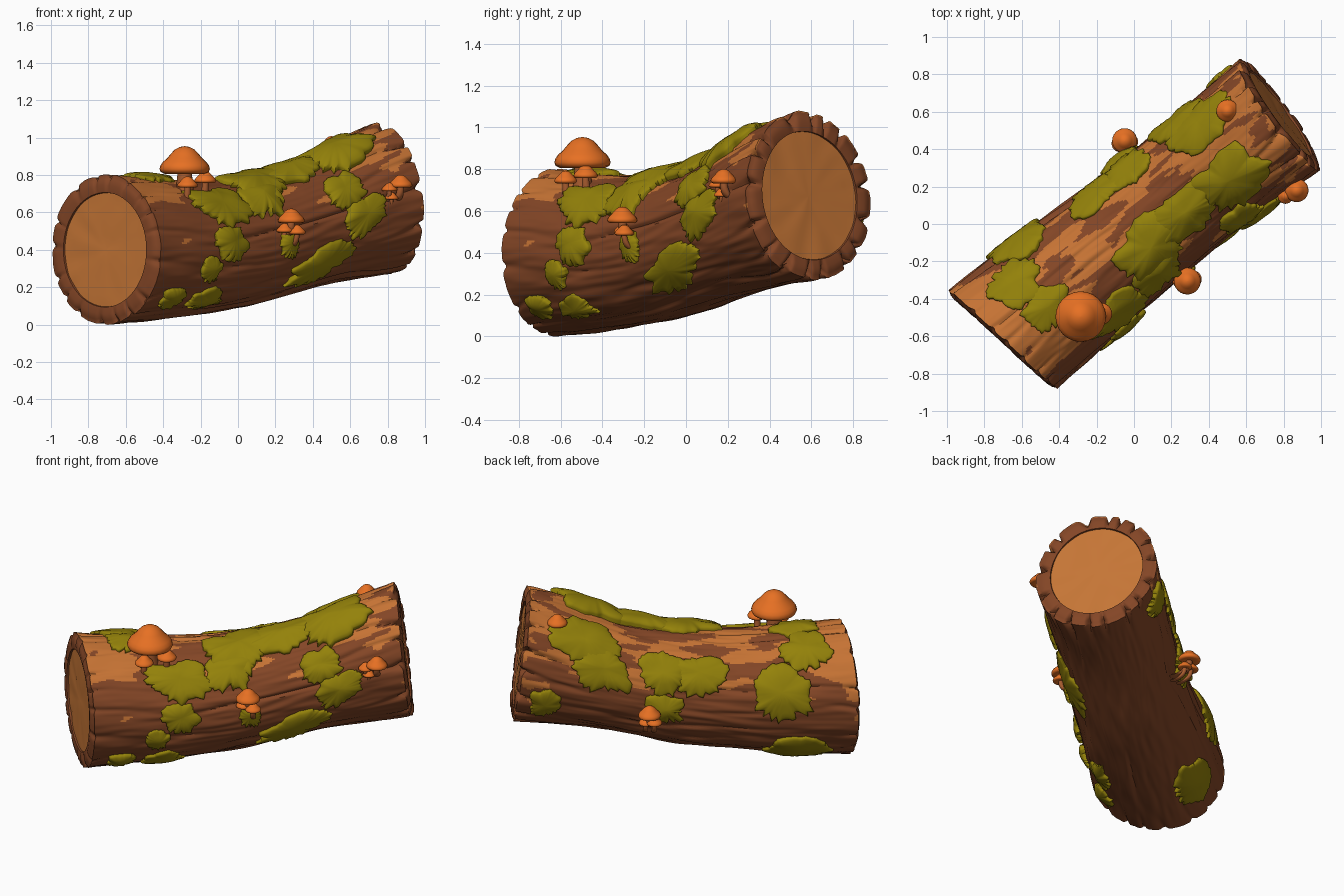
import bpy, bmesh, math, random
from mathutils import Vector, noise

random.seed(4)
cube = bpy.data.objects.get("Cube")
if cube:
    bpy.data.objects.remove(cube, do_unlink=True)


def material(name, r, g, b):
    col = [((c / 255 + 0.055) / 1.055) ** 2.4 for c in (r, g, b)] + [1]
    m = bpy.data.materials.new(name)
    m.use_nodes = True
    m.diffuse_color = col
    m.node_tree.nodes["Principled BSDF"].inputs["Base Color"].default_value = col
    return m


BARK = material("brown bark", 132, 70, 38)
LIGHT = material("light bark", 198, 115, 52)
WOOD = material("cut wood", 198, 118, 54)
MOSS = material("moss green", 148, 130, 10)
CAP = material("mushroom orange", 234, 114, 36)
STEM = material("mushroom stem", 165, 90, 46)


def finish(name, bm, mats, angle=40):
    bmesh.ops.recalc_face_normals(bm, faces=bm.faces)
    me = bpy.data.meshes.new(name)
    bm.to_mesh(me)
    bm.free()
    for m in mats:
        me.materials.append(m)
    me.polygons.foreach_set("use_smooth", [True] * len(me.polygons))
    me.set_sharp_from_angle(angle=math.radians(angle))
    ob = bpy.data.objects.new(name, me)
    bpy.context.collection.objects.link(ob)


def bridge(bm, rows):
    """Join closed rings of vertices with quads."""
    for r0, r1 in zip(rows, rows[1:]):
        n = len(r0)
        for i in range(n):
            bm.faces.new((r0[i], r0[(i + 1) % n], r1[(i + 1) % n], r1[i]))


# Trunk stations: x, y, z, side radius, vertical radius, yaw, pitch
KEYS = [(-.712, -.622, .40, .392, .40, 47.6, 0),
        (-.335, -.31, .405, .37, .367, 42, 0),
        (.04, -.01, .445, .345, .342, 39, 2),
        (.415, .295, .55, .34, .34, 37, 6),
        (.785, .592, .67, .365, .40, 36, 7)]


def station(t):
    u = min(max(t, 0), 1) * (len(KEYS) - 1)
    i = min(int(u), len(KEYS) - 2)
    f = u - i
    p1, p2 = KEYS[i], KEYS[i + 1]
    p0, p3 = KEYS[max(i - 1, 0)], KEYS[min(i + 2, len(KEYS) - 1)]
    return [b + .5 * f * (c - a + f * (2 * a - 5 * b + 4 * c - d + f * (3 * (b - c) + d - a)))
            for a, b, c, d in zip(p0, p1, p2, p3)]


def surface(t, a, lift=0.0, scale=1.0, push=0.0):
    """Point on the trunk: t along, a round from the top, push along the axis."""
    x, y, z, rs, rv, yaw, pitch = station(t)
    yaw, pitch = math.radians(yaw), math.radians(pitch)
    along = Vector((math.cos(yaw), math.sin(yaw), 0))
    side = Vector((math.sin(yaw), -math.cos(yaw), 0))
    up = Vector((0, 0, math.cos(pitch))) - along * math.sin(pitch)
    # Swelling on the upper front side near the back end
    lift += .028 * scale * math.exp(5 * (math.cos(a - .35) - 1) - ((t - .88) / .14) ** 2)
    return (Vector((x, y, z)) + side * math.sin(a) * (rs * scale + lift)
            + up * math.cos(a) * (rv * scale + lift) + along * push)


# Bark strips: irregular groove angles and uneven strip lengths
STRIPS = 17
EDGES = [(i + random.uniform(-.25, .25)) * math.tau / STRIPS for i in range(STRIPS)]
JITTER = [random.uniform(-1, 1) for _ in EDGES]


def bark(t, a):
    """Radial relief, groove strength and strip length jitter."""
    ca, sa = math.cos(a), math.sin(a)
    w = (a + .2 * noise.noise((ca * 1.5, sa * 1.5, t * 4))) % math.tau
    dist = min(abs((w - e + math.pi) % math.tau - math.pi) for e in EDGES)
    strip = sum(w > e for e in EDGES) % STRIPS
    end = max(0, abs(t - .5) * 2 - .75) * 4
    groove = math.exp(-(dist / .038) ** 2)
    strength = max(0, min(1, 1.6 * noise.noise((ca * 3 + 7, sa * 3, t * 5)) + .3))
    strength += (1 - strength) * end
    depth = .014 + (.03 * end * end if t > .5 else 0)
    fine = .010 * noise.noise((ca * 5, sa * 5, t * 5)) + .007 * noise.noise((ca * 13, sa * 13, t * 9))
    fine *= 1 - .6 * end
    return fine - groove * depth * strength + .006 * JITTER[strip] * end, groove, JITTER[strip]


# Log bark with thick rims at both ends
SEG, ROWS = 240, 110
bm = bmesh.new()
rows = []
profile = [(0, .75, .03), (0, .765, 0), (0, .86, -.006), (0, .94, 0), (0, .98, .01)]
profile += [(i / ROWS, 1, 0) for i in range(1, ROWS)]
profile += [(1, s, -p) for _, s, p in reversed(profile[:5])]
for t, s, p in profile:
    ring = []
    for i in range(SEG):
        a = i * math.tau / SEG
        relief, groove, jit = bark(t, a)
        k = max(0, (s - .765) / .235)
        end = max(0, abs(t - .5) * 2 - .9) * 10
        inward = .014 if t < .5 else -.03
        ring.append(bm.verts.new(surface(t, a, relief * k, s, p + inward * end * k * (groove + .4 * jit))))
    rows.append(ring)
bridge(bm, rows)
# Weathered pale patches on the upper side, mostly near the ends
for f_index, f in enumerate(bm.faces):
    row, col = divmod(f_index, SEG)
    t, s, _ = profile[row]
    a = (col + .5) * math.tau / SEG
    ca, sa = math.cos(a), math.sin(a)
    n = noise.noise((ca * 4, sa * 4, t * 7 + 3)) + .5 * noise.noise((ca * 10, sa * 10, t * 14))
    end = max(0, 1 - t / .2) * .5 + max(0, (t - .8) / .2) * .35
    if s == 1 and math.cos(a + .2) * .75 + n * .8 + end > .63:
        f.material_index = 1
finish("log_bark", bm, [BARK, LIGHT], 50)

# Sawn wood faces, slightly sunk and dented
for name, t, sign in (("front_cut_face", 0, 1), ("back_cut_face", 1, -1)):
    bm = bmesh.new()
    rings = []
    for s in (.78, .74, .6, .4, .2, .02):
        rings.append([bm.verts.new(surface(t, i * math.tau / 64, 0, s, sign * (
            .010 + .006 * noise.noise((s * 4 * math.cos(i * math.tau / 64),
                                       s * 4 * math.sin(i * math.tau / 64), t)))))
            for i in range(64)])
    bridge(bm, rings)
    bm.faces.new(rings[-1])
    finish(name, bm, [WOOD])


# Moss: ragged domed patches that hug the trunk, with tips hanging downwards
def moss(name, t0, a0, dt, da, tilt=0.0, thick=.027):
    n = 60
    bm = bmesh.new()
    seed = random.uniform(0, 50)
    outline = []
    for i in range(n):
        p = i * math.tau / n
        o = 1 + .4 * noise.noise((math.cos(p) * 1.6 + seed, math.sin(p) * 1.6, seed))
        down = max(0, math.sin(p) * (1 if a0 >= 0 else -1))
        o += random.uniform(-.05, .05) + random.choice((0, 0, .12, .28)) * (.2 + .8 * down)
        outline.append(o)
    rings = []
    for rho, h in ((.03, 1), (.25, .97), (.5, .85), (.72, .68), (.88, .5), (.97, .32), (1, .1), (.98, -1)):
        ring = []
        for i, o in enumerate(outline):
            p = i * math.tau / n
            q = rho * (o if rho > .7 else 1 + (o - 1) * rho)
            u, v = q * math.cos(p), q * math.sin(p)
            t, a = t0 + dt * u, a0 + da * v + tilt * u
            bump = .014 * noise.noise((t * 14, a * 5, seed)) * (1 - rho ** 4)
            ring.append(bm.verts.new(surface(t, a, .008 + thick * h + bump)))
        rings.append(ring)
    bm.faces.new(rings[0])
    bridge(bm, rings)
    finish(name, bm, [MOSS], 60)


PATCHES = {
    "top_moss_middle": (.49, .32, .11, .46, 0, .042), "top_moss_bridge": (.63, .24, .12, .3, 0, .042),
    "top_moss_back": (.79, .27, .11, .42, 0, .05), "top_moss_drop": (.46, .74, .07, .38),
    "front_top_moss": (.165, .06, .058, .26), "front_corner_moss": (.147, -.5, .065, .35),
    "left_front_moss": (.22, -1.2, .072, .4), "left_middle_moss": (.57, -1.0, .072, .37),
    "left_middle_moss_b": (.46, -.92, .085, .32), "left_back_moss": (.81, -.7, .095, .36),
    "left_back_moss_b": (.75, -1.1, .088, .38), "left_low_moss": (.56, -1.6, .055, .25),
    "left_end_moss": (.9, -1.9, .045, .25), "left_under_moss": (.18, -2.35, .078, .29),
    "side_moss_a": (.29, .86, .115, .32), "side_moss_b": (.29, 1.47, .058, .23),
    "side_moss_c": (.22, 1.85, .035, .17), "low_moss_a": (.12, 2.28, .045, .16),
    "low_moss_b": (.24, 2.35, .06, .17), "low_moss_long": (.64, 2.1, .10, .27, -.12),
    "side_moss_d": (.74, 1.02, .065, .27), "side_moss_e": (.79, 1.5, .07, .25, -.08),
    "side_moss_f": (.51, 1.6, .03, .2)}
for name, args in PATCHES.items():
    moss(name, *args)


# Mushrooms: lathed cap with a wide soft brim on a bent stem
CAP_SHAPE = [(.02, 1.05), (.2, 1.02), (.4, .91), (.55, .75), (.7, .57), (.86, .43),
             (.96, .29), (1, .15), (.95, .03), (.8, -.04), (.5, .0), (.02, .04)]


def lathe_rings(bm, rings, n=24):
    rows = [[bm.verts.new(c + Vector((r * math.cos(i * math.tau / n), r * math.sin(i * math.tau / n), 0)))
             for i in range(n)] for c, r in rings]
    bridge(bm, rows)
    bm.faces.new(rows[0])
    bm.faces.new(rows[-1])


def mushroom(name, x, y, z, r, lean):
    base = Vector((x, y, z))
    out = Vector((.63, -.777, 0)) * lean
    bm = bmesh.new()
    lathe_rings(bm, [(base + Vector((0, 0, h * r)), w * r) for w, h in CAP_SHAPE])
    finish(name + "_cap", bm, [CAP], 60)
    root = base - out - Vector((0, 0, r * .6 + .05))
    bend = base - Vector((0, 0, r * .6 + .03))
    bm = bmesh.new()
    rings = []
    for i in range(9):
        f = i / 8
        c = root * (1 - f) ** 2 + bend * 2 * f * (1 - f) + (base + Vector((0, 0, .05 * r))) * f * f
        rings.append((c, r * (.42 - .14 * f)))
    lathe_rings(bm, rings, 14)
    finish(name + "_stem", bm, [STEM], 60)


MUSHROOMS = {
    "large_mushroom": (-.285, -.495, .812, .135, 0),
    "large_mushroom_child_a": (-.175, -.48, .76, .058, .02),
    "large_mushroom_child_b": (-.27, -.575, .735, .055, .02),
    "side_mushroom": (.285, -.305, .545, .072, .09),
    "side_mushroom_child_a": (.25, -.30, .495, .045, .07),
    "side_mushroom_child_b": (.315, -.295, .485, .047, .07),
    "end_mushroom": (.87, .18, .735, .063, .08),
    "end_mushroom_child_a": (.81, .15, .715, .042, .06),
    "end_mushroom_child_b": (.82, .17, .67, .037, .06),
    "top_mushroom": (.5, .605, .945, .06, -.02),
    "left_mushroom": (-.05, .445, .43, .067, -.09),
    "left_mushroom_child_a": (-.075, .43, .385, .045, -.07),
    "left_mushroom_child_b": (-.02, .44, .375, .042, -.07)}
for name, args in MUSHROOMS.items():
    mushroom(name, *args)
